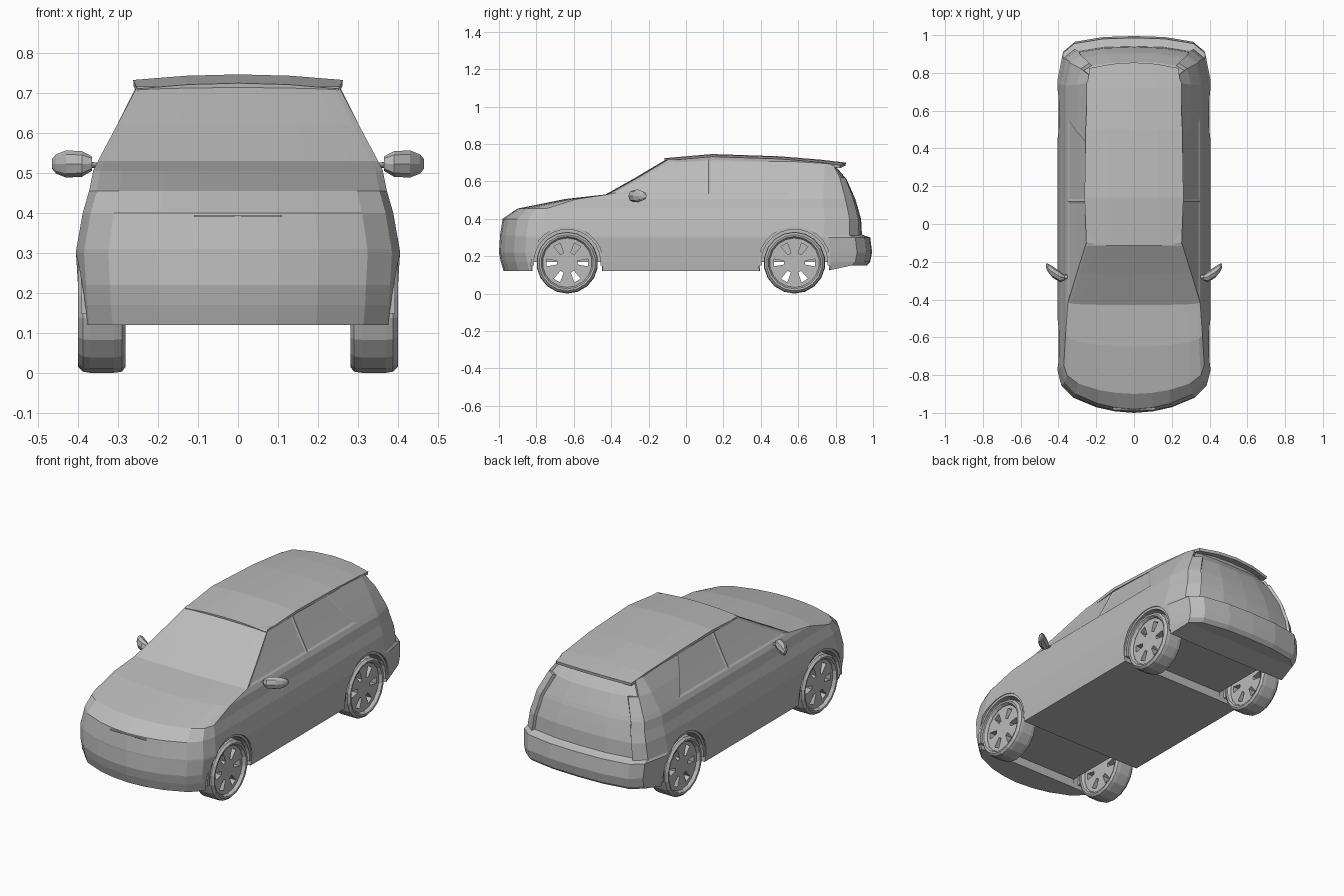
import bpy, bmesh, math
from mathutils import Matrix, Vector

if "Cube" in bpy.data.objects:
    bpy.data.objects.remove(bpy.data.objects["Cube"])

paint = bpy.data.materials.new("plain_grey")
paint.use_nodes = True
GREY = (0.5, 0.5, 0.5, 1)
paint.diffuse_color = GREY
for node in paint.node_tree.nodes:
    if node.type == 'BSDF_PRINCIPLED':
        node.inputs["Base Color"].default_value = GREY


def finish(name, bm):
    bmesh.ops.recalc_face_normals(bm, faces=bm.faces)
    mesh = bpy.data.meshes.new(name)
    bm.to_mesh(mesh)
    bm.free()
    mesh.materials.append(paint)
    obj = bpy.data.objects.new(name, mesh)
    bpy.context.collection.objects.link(obj)
    return obj


def bridge(bm, rings, closed=True):
    """Skin consecutive vertex rings with quads."""
    for a, b in zip(rings, rings[1:]):
        n = len(a)
        for i in range(n if closed else n - 1):
            j = (i + 1) % n
            bm.faces.new((a[i], a[j], b[j], b[i]))


def apply_modifier(obj, kind, **settings):
    mod = obj.modifiers.new(kind.lower(), kind)
    for key, value in settings.items():
        setattr(mod, key, value)
    bpy.context.view_layer.objects.active = obj
    bpy.ops.object.modifier_apply(modifier=mod.name)


# Body: stacked outlines (z, front y, rear y, half width, nose bow, tail bow)
LAYERS = [
    (.12, -.975, .965, .392, 1, 1), (.17, -.99, .985, .397, 1, 1),
    (.22, -1, .995, .40, 1, 1), (.30, -.995, .985, .405, 1, 1),
    (.31, -.995, .955, .404, 1, 1), (.40, -.98, .95, .388, 1, .95),
    (.455, -.90, .935, .372, .7, .9), (.505, -.65, .92, .362, .3, .85),
    (.53, -.43, .91, .35, .06, .8), (.62, -.27, .87, .302, .06, .6),
    (.695, -.11, .81, .252, .06, .3)]
NOSE = [(0, 0), (.25, .008), (.5, .03), (.8, .08), (.95, .14), (1, .22)]
TAIL = [(1, .22), (.93, .08), (.78, .03), (.4, .005), (0, 0)]


def outline(index):
    z, front, rear, w, nose_bow, tail_bow = LAYERS[index]
    pts = [(u * w, front + d * nose_bow) for u, d in NOSE]
    pts += [(w, .12), (w, .56 - max(0, z - .53) * .75)]
    pts += [(u * w, rear - d * tail_bow) for u, d in TAIL]
    out = []
    for x, y in pts:
        h = z
        if index == len(LAYERS) - 1:
            h += .025 * (1 - ((y - .15) / .6) ** 2)
        if index == 0 and y > .8:
            h += .03
        out.append((x, y, h))
    return out


bm = bmesh.new()
rings = []
for i in range(len(LAYERS)):
    half = outline(i)
    mirrored = [(-x, y, z) for x, y, z in half[-2:0:-1]]
    rings.append([bm.verts.new(p) for p in half + mirrored])
bridge(bm, rings)
for ring in (rings[0], rings[-1]):
    n = len(ring)
    for k in range(n // 2):
        quad = [ring[k], ring[k + 1], ring[-k - 1], ring[-k % n]]
        bm.faces.new(list(dict.fromkeys(quad)))
bmesh.ops.recalc_face_normals(bm, faces=bm.faces)


def panel(rule, thickness, depth):
    faces = [f for f in bm.faces if rule(f.calc_center_median(), f.normal)]
    if faces:
        bmesh.ops.inset_region(bm, faces=faces, thickness=thickness, depth=depth,
                               use_even_offset=True)


# Side windows, then the sunken tailgate
for side in (-1, 1):
    panel(lambda c, n: n.x * side > .5 and c.z > .54 and c.y < .15, .012, -.004)
    panel(lambda c, n: n.x * side > .5 and c.z > .54 and .2 < c.y < .5, .012, -.004)
panel(lambda c, n: n.y > .2 and c.y > .7 and c.z > .33 and abs(c.x) < .26, .007, -.014)
body = finish("body", bm)

# Wheel wells: a low tunnel across the floor plus a round arch on each side
AXLES = (-.635, .58)
AXLE_Z = .165
ACROSS = Matrix.Rotation(math.pi / 2, 4, 'Y')
cutters = []
for axle in AXLES:
    bm = bmesh.new()
    bmesh.ops.create_cube(bm, size=1, matrix=Matrix.Translation((0, axle, .07))
                          @ Matrix.Diagonal((1, .37, .2, 1)))
    cutters.append(finish("tunnel_cutter", bm))
    for side in (-1, 1):
        bm = bmesh.new()
        bmesh.ops.create_cone(bm, cap_ends=True, segments=28, radius1=.192, radius2=.192,
                              depth=.25, matrix=Matrix.Translation((side * .392, axle, AXLE_Z))
                              @ ACROSS)
        cutters.append(finish("arch_cutter", bm))
for cutter in cutters:
    cutter.hide_render = True
    apply_modifier(body, 'BOOLEAN', operation='DIFFERENCE', solver='EXACT', object=cutter)
    bpy.data.objects.remove(cutter)

# Roof skin with a tail spoiler lip
bm = bmesh.new()
rows = []
for y, z, w in [(-.115, .724, .252), (.14, .746, .262), (.5, .734, .256),
                (.72, .716, .246), (.855, .70, .236)]:
    rows.append([bm.verts.new((u * w, y - (.03 * u * u if y > .8 else 0), z - .014 * u * u))
                 for u in (-1, -.5, 0, .5, 1)])
bridge(bm, rows, closed=False)
if sum(f.normal.z for f in bm.faces) < 0:
    bmesh.ops.reverse_faces(bm, faces=bm.faces)
roof = finish("roof", bm)
up = sum(p.normal.z for p in roof.data.polygons) > 0
apply_modifier(roof, 'SOLIDIFY', thickness=.016, offset=-1 if up else 1)


# Wheels
SEG = 18


def circle(bm, x, r, place):
    return [bm.verts.new(place @ Vector((x, r * math.cos(a), r * math.sin(a))))
            for a in [(i - .5) * math.tau / SEG for i in range(SEG)]]


def wheel(name, side, axle):
    place = Matrix.Translation((0, axle, AXLE_Z)) @ Matrix.Diagonal((side, 1, 1, 1))
    bm = bmesh.new()
    tyre = [(.385, .132), (.398, .14), (.40, .15), (.388, .162), (.37, .165), (.31, .165),
            (.29, .162), (.281, .15), (.283, .14), (.295, .132)]
    rings = [circle(bm, x, r, place) for x, r in tyre]
    bridge(bm, rings + rings[:1])
    finish(name + "_tyre", bm)
    # Rim with six through windows
    bm = bmesh.new()
    radii = (.03, .056, .112, .134)
    faces = [[circle(bm, x, r, place) for r in radii] for x in (.38, .30)]
    for disc in faces:
        bm.faces.new(disc[0])
        bridge(bm, (disc[0], disc[1]))
        bridge(bm, (disc[2], disc[3]))
    bridge(bm, (faces[0][3], faces[1][3]))
    front, back = faces
    for i in range(SEG):
        j = (i + 1) % SEG
        if i % 3:
            for disc in faces:
                bm.faces.new((disc[1][i], disc[1][j], disc[2][j], disc[2][i]))
        else:
            for k in (1, 2):
                bm.faces.new((front[k][i], front[k][j], back[k][j], back[k][i]))
            for s in (i, j):
                bm.faces.new((front[1][s], front[2][s], back[2][s], back[1][s]))
    finish(name + "_rim", bm)


def arch_lip(name, side, axle):
    bm = bmesh.new()
    rings = []
    for i in range(17):
        a = math.radians(-5 + 190 * i / 16)
        rings.append([bm.verts.new((side * x, axle + r * math.cos(a), AXLE_Z + r * math.sin(a)))
                      for x, r in ((.30, .178), (.392, .178), (.392, .196), (.30, .196))])
    bridge(bm, rings)
    for ring in (rings[0], rings[-1]):
        bm.faces.new(ring)
    finish(name + "_arch_lip", bm)


# Door mirrors: faceted pods on short stalks
def pod(name, side, sections):
    bm = bmesh.new()
    rings = []
    for x, y, z, ry, rz in sections:
        rings.append([bm.verts.new((side * x, y + ry * math.cos(a), z + rz * math.sin(a)))
                      for a in [i * math.tau / 8 for i in range(8)]])
    bridge(bm, rings)
    for ring in (rings[0], rings[-1]):
        bm.faces.new(ring)
    finish(name, bm)


for side, label in ((1, "left"), (-1, "right")):
    for axle, end in zip(AXLES, ("front", "rear")):
        wheel(end + "_" + label + "_wheel", side, axle)
        arch_lip(end + "_" + label, side, axle)
    pod(label + "_mirror", side, [(.365, -.285, .523, .012, .018), (.39, -.28, .522, .028, .032),
                                  (.43, -.255, .522, .03, .034), (.455, -.232, .522, .022, .024),
                                  (.465, -.222, .522, .012, .012)])
    pod(label + "_mirror_stalk", side, [(.33, -.28, .518, .012, .007),
                                        (.375, -.28, .52, .012, .007)])

# Bonnet shut line on the nose
bm = bmesh.new()
bmesh.ops.create_cube(bm, size=1, matrix=Matrix.Translation((0, -.978, .392))
                      @ Matrix.Diagonal((.22, .014, .004, 1)))
finish("bonnet_shut_line", bm)
